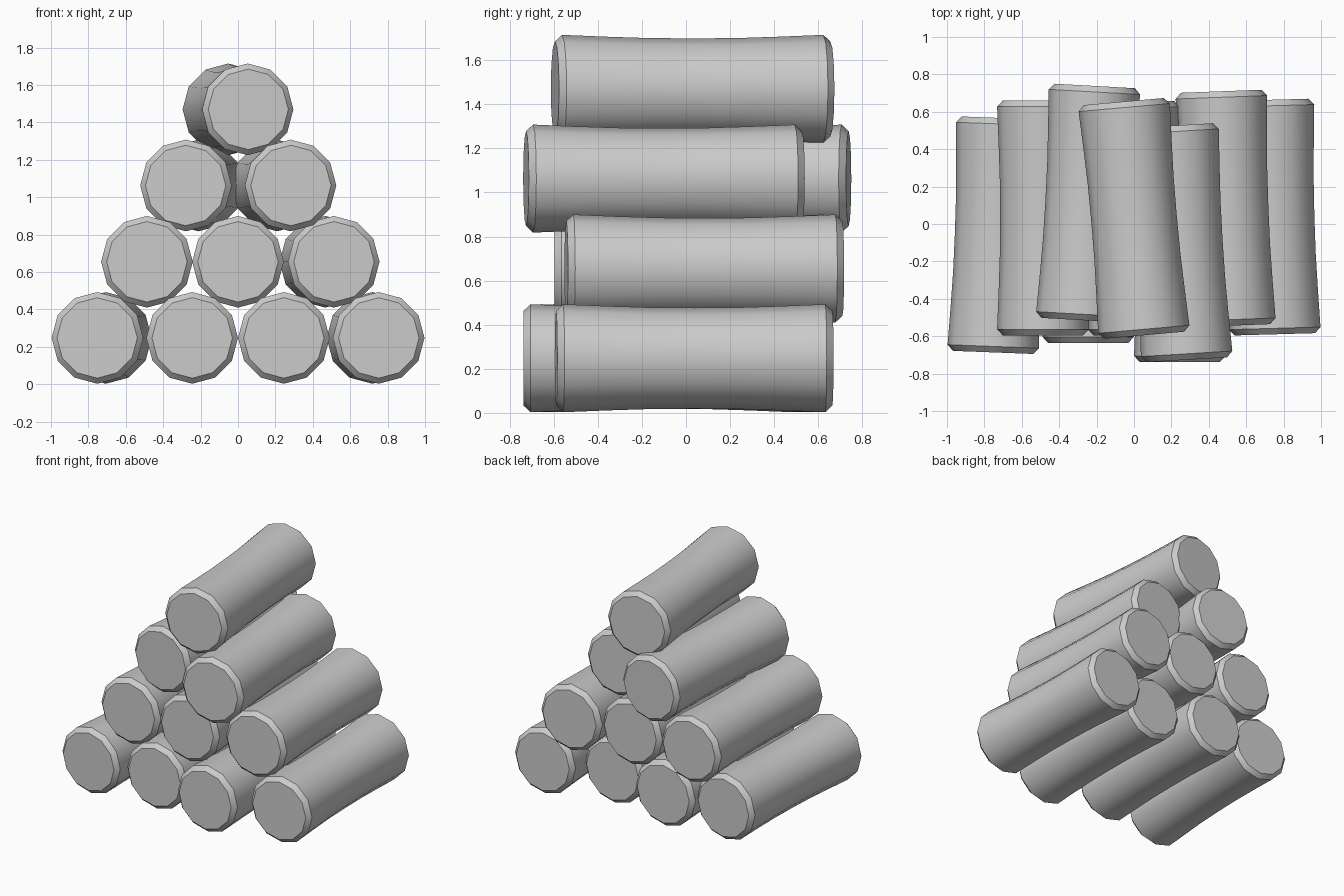
import bpy, bmesh
from math import cos, sin, pi, atan2, radians
from mathutils import Matrix

if "Cube" in bpy.data.objects:
    bpy.data.objects.remove(bpy.data.objects["Cube"])

SIDES = 12
# half profile of a log: (position along axis, radius), chamfered ends and thin waist
HALF = [(0.0, 0.229), (0.2, 0.2305), (0.4, 0.237), (0.595, 0.245), (0.627, 0.215)]
PROFILE = [(-p, r) for p, r in reversed(HALF[1:])] + HALF


def log(name, front_x, back_x, y, z):
    """Log along y, turned so its ends sit at front_x and back_x."""
    bm = bmesh.new()
    rings = [[bm.verts.new((r * cos(2 * pi * i / SIDES), p, r * sin(2 * pi * i / SIDES)))
              for i in range(SIDES)] for p, r in PROFILE]
    for a, b in zip(rings, rings[1:]):
        for i in range(SIDES):
            j = (i + 1) % SIDES
            bm.faces.new((a[i], b[i], b[j], a[j]))
    bm.faces.new(rings[0])
    bm.faces.new(rings[-1])
    bmesh.ops.recalc_face_normals(bm, faces=bm.faces)
    mesh = bpy.data.meshes.new(name)
    bm.to_mesh(mesh)
    bm.free()
    ob = bpy.data.objects.new(name, mesh)
    yaw = atan2(front_x - back_x, 1.25)
    ob.matrix_world = Matrix.Translation(((front_x + back_x) / 2, y, z)) @ Matrix.Rotation(yaw, 4, 'Z')
    bpy.context.collection.objects.link(ob)
    bpy.ops.object.select_all(action='DESELECT')
    ob.select_set(True)
    bpy.context.view_layer.objects.active = ob
    bpy.ops.object.shade_smooth_by_angle(angle=radians(35))


# rows from the ground up: height, then (front x, back x, centre y) of each log
ROWS = [
    (0.248, [(-0.753, -0.705, -0.06), (-0.245, -0.245, -0.008),
             (0.245, 0.245, -0.11), (0.753, 0.718, 0.037)]),
    (0.655, [(-0.487, -0.487, 0.032), (0.0, 0.0, 0.03), (0.513, 0.466, 0.083)]),
    (1.063, [(-0.28, -0.21, 0.112), (0.283, 0.207, -0.1)]),
    (1.47, [(0.055, -0.055, 0.03)]),
]
for r, (z, logs) in enumerate(ROWS, 1):
    for n, (fx, bx, y) in enumerate(logs, 1):
        log(f"log_row{r}_{n}", fx, bx, y, z)
